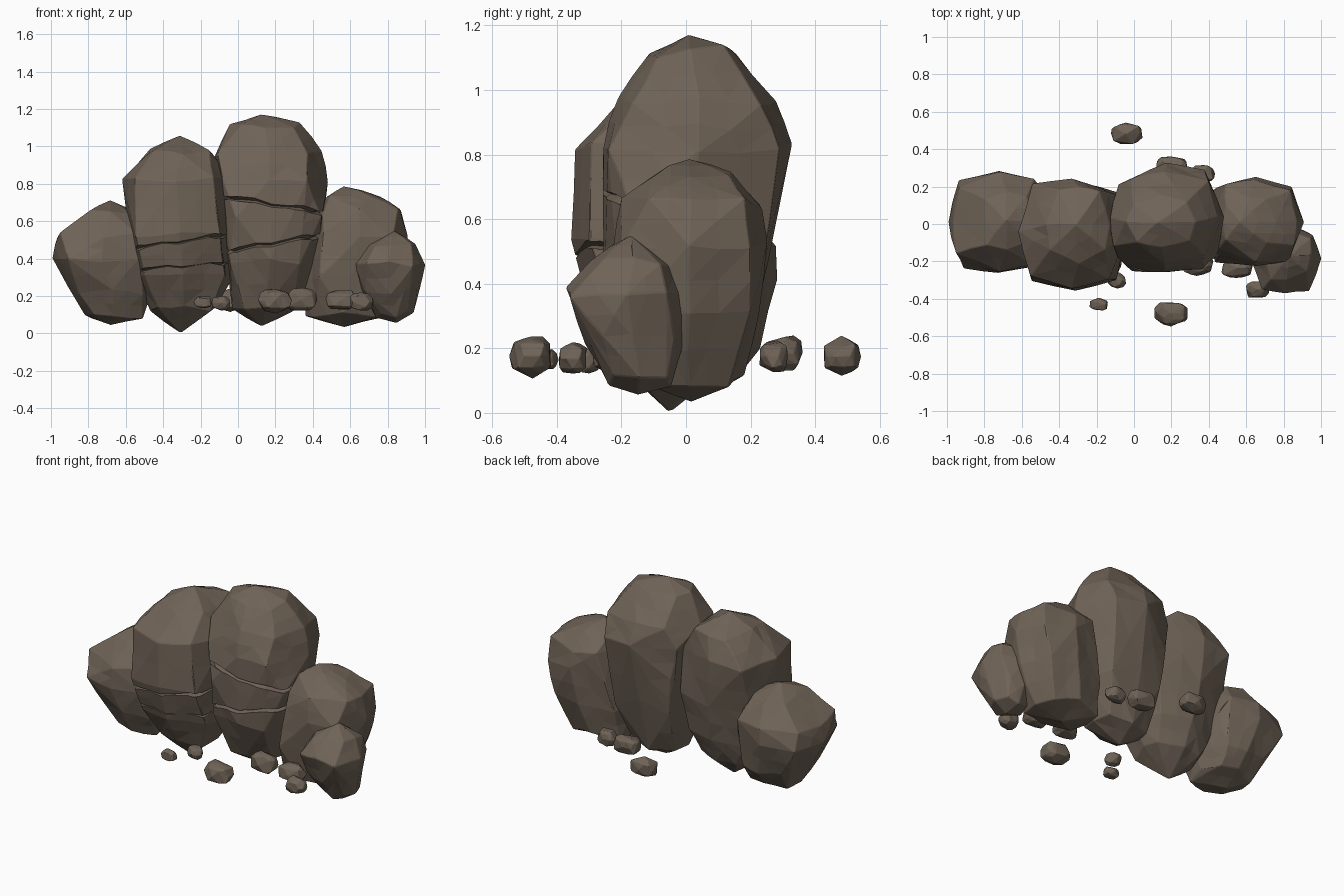
import bpy, bmesh, math, random
from mathutils import Vector, noise

if "Cube" in bpy.data.objects:
    bpy.data.objects.remove(bpy.data.objects["Cube"])

stone = bpy.data.materials.new("brown_stone")
stone.diffuse_color = (0.16, 0.125, 0.095, 1)
stone.use_nodes = True
stone.node_tree.nodes["Principled BSDF"].inputs["Base Color"].default_value = stone.diffuse_color


def finish(bm, name):
    bmesh.ops.recalc_face_normals(bm, faces=bm.faces)
    me = bpy.data.meshes.new(name)
    bm.to_mesh(me)
    bm.free()
    ob = bpy.data.objects.new(name, me)
    bpy.context.collection.objects.link(ob)
    me.materials.append(stone)
    return ob


def hull(points, facet_angle, edge, rough):
    """Convex faceted stone: hull, merged facets, chipped edges, slight roughness."""
    bm = bmesh.new()
    for p in points:
        bm.verts.new(p)
    bmesh.ops.convex_hull(bm, input=bm.verts)
    loose = [v for v in bm.verts if not v.link_faces]
    bmesh.ops.delete(bm, geom=loose, context='VERTS')
    bmesh.ops.dissolve_limit(bm, angle_limit=math.radians(facet_angle),
                             verts=bm.verts, edges=bm.edges)
    bmesh.ops.triangulate(bm, faces=bm.faces)
    sharp = [e for e in bm.edges if e.calc_face_angle(0) > math.radians(22)]
    bmesh.ops.bevel(bm, geom=sharp, offset=edge, segments=1, affect='EDGES',
                    clamp_overlap=True)
    bmesh.ops.triangulate(bm, faces=bm.faces)
    bmesh.ops.subdivide_edges(bm, edges=[e for e in bm.edges if e.calc_length() > 0.12],
                              cuts=1)
    bmesh.ops.triangulate(bm, faces=bm.faces)
    for v in bm.verts:
        v.co += noise.noise_vector(v.co * 9) * rough
    return bm


def boulder(name, seed, tip, base, rows):
    """rows: (z, x min, x max, y min, y max) cross-sections from bottom to top."""
    rng = random.Random(seed)
    pts = [Vector(tip), Vector(base)]
    for z, x0, x1, y0, y1 in rows:
        for k in range(8):
            odd = k % 2
            a = math.tau * k / 8 + (rng.uniform(-0.2, 0.2) if odd else 0)
            r = rng.uniform(1.02, 1.16) if odd else rng.uniform(0.99, 1.01)
            pts.append(Vector(((x0 + x1) / 2 + (x1 - x0) / 2 * r * math.cos(a),
                               (y0 + y1) / 2 + (y1 - y0) / 2 * r * math.sin(a),
                               z + rng.uniform(-0.02, 0.02))))
    return finish(hull(pts, 11, 0.004, 0.01), name)


def crack(rock, centre, rx, ry, height, tilt):
    """Slanted groove that follows the front of a boulder, cut by a bent diamond bar."""
    bm = bmesh.new()
    rings = []
    for k in range(11):
        a = math.radians(180 + 18 * k)
        r = 1 + 0.07 * math.sin(2 * a) ** 2
        ring = []
        for d, h in ((-0.035, 0), (0, -height), (0.06, 0), (0, height)):
            x, y = (rx * r + d) * math.cos(a), (ry * r + d) * math.sin(a)
            ring.append(bm.verts.new((x, y, h + x * tilt + 0.008 * math.sin(k * 2.1))))
        rings.append(ring)
    for a, b in zip(rings, rings[1:]):
        for i in range(4):
            j = (i + 1) % 4
            bm.faces.new((a[i], a[j], b[j], b[i]))
    bm.faces.new(rings[0])
    bm.faces.new(rings[-1])
    cutter = finish(bm, "crack_cutter")
    cutter.location = centre
    cutter.hide_render = True
    cutter.hide_viewport = True
    mod = rock.modifiers.new("crack", 'BOOLEAN')
    mod.operation = 'DIFFERENCE'
    mod.object = cutter


# Five large boulders, left to right
boulder("left_boulder", 1, (-0.69, 0.02, 0.71), (-0.68, 0.02, 0.05), [
    (0.10, -0.82, -0.50, -0.15, 0.16),
    (0.22, -0.89, -0.46, -0.22, 0.23),
    (0.40, -1.00, -0.45, -0.26, 0.28),
    (0.52, -0.97, -0.46, -0.25, 0.28),
    (0.64, -0.84, -0.52, -0.13, 0.17)])

mid_left = boulder("middle_left_boulder", 2, (-0.31, 0.0, 1.06), (-0.31, -0.05, 0.0), [
    (0.13, -0.47, -0.11, -0.21, 0.12),
    (0.30, -0.55, -0.04, -0.30, 0.18),
    (0.52, -0.60, -0.03, -0.36, 0.23),
    (0.82, -0.62, -0.04, -0.34, 0.25),
    (0.97, -0.47, -0.13, -0.21, 0.20)])

peak = boulder("tallest_boulder", 3, (0.13, 0.01, 1.17), (0.13, 0.02, 0.04), [
    (0.13, -0.03, 0.32, -0.14, 0.17),
    (0.38, -0.08, 0.43, -0.25, 0.26),
    (0.62, -0.10, 0.46, -0.27, 0.30),
    (0.82, -0.13, 0.48, -0.26, 0.33),
    (0.96, -0.13, 0.45, -0.21, 0.28),
    (1.12, -0.04, 0.33, -0.13, 0.15)])

boulder("middle_right_boulder", 4, (0.57, 0.01, 0.79), (0.57, 0.02, 0.04), [
    (0.10, 0.36, 0.76, -0.17, 0.18),
    (0.30, 0.35, 0.87, -0.22, 0.23),
    (0.52, 0.39, 0.91, -0.23, 0.25),
    (0.65, 0.42, 0.87, -0.20, 0.24),
    (0.74, 0.47, 0.76, -0.12, 0.14)])

boulder("right_boulder", 5, (0.83, -0.17, 0.55), (0.85, -0.15, 0.06), [
    (0.10, 0.74, 0.94, -0.24, -0.05),
    (0.22, 0.66, 0.97, -0.31, -0.01),
    (0.38, 0.62, 1.00, -0.37, 0.00),
    (0.47, 0.69, 0.95, -0.30, -0.03)])

# Cracks across the two middle boulders
crack(mid_left, (-0.32, -0.06, 0.49), 0.29, 0.30, 0.013, 0.14)
crack(mid_left, (-0.30, -0.06, 0.36), 0.27, 0.265, 0.007, 0.07)
crack(peak, (0.18, 0.02, 0.69), 0.285, 0.29, 0.014, -0.16)
crack(peak, (0.18, 0.01, 0.48), 0.265, 0.27, 0.013, 0.17)

# Loose stones around the foot: (x, y, z, radii x, y, z)
pebbles = [
    (-0.04, 0.485, 0.175, 0.09, 0.065, 0.06),
    (-0.185, -0.43, 0.165, 0.055, 0.036, 0.036),
    (-0.09, -0.30, 0.165, 0.05, 0.045, 0.04),
    (0.20, -0.475, 0.178, 0.10, 0.07, 0.068),
    (0.34, -0.22, 0.18, 0.09, 0.06, 0.065),
    (0.55, -0.235, 0.18, 0.095, 0.06, 0.06),
    (0.66, -0.35, 0.17, 0.068, 0.05, 0.05),
    (0.20, 0.305, 0.185, 0.09, 0.065, 0.06),
    (0.37, 0.27, 0.175, 0.07, 0.05, 0.055)]
for i, (x, y, z, rx, ry, rz) in enumerate(pebbles):
    rng = random.Random(20 + i)
    src = bmesh.new()
    bmesh.ops.create_icosphere(src, subdivisions=2, radius=1)
    pts = []
    for v in src.verts:
        # boxier than a ball, with uneven corners
        q = Vector([math.copysign(abs(c) ** 0.75, c) for c in v.co]) * rng.uniform(0.78, 1.02)
        pts.append(Vector((x + rx * q.x, y + ry * q.y, z + rz * q.z)))
    src.free()
    finish(hull(pts, 12, 0.002, 0.006), f"loose_stone_{i + 1}")
